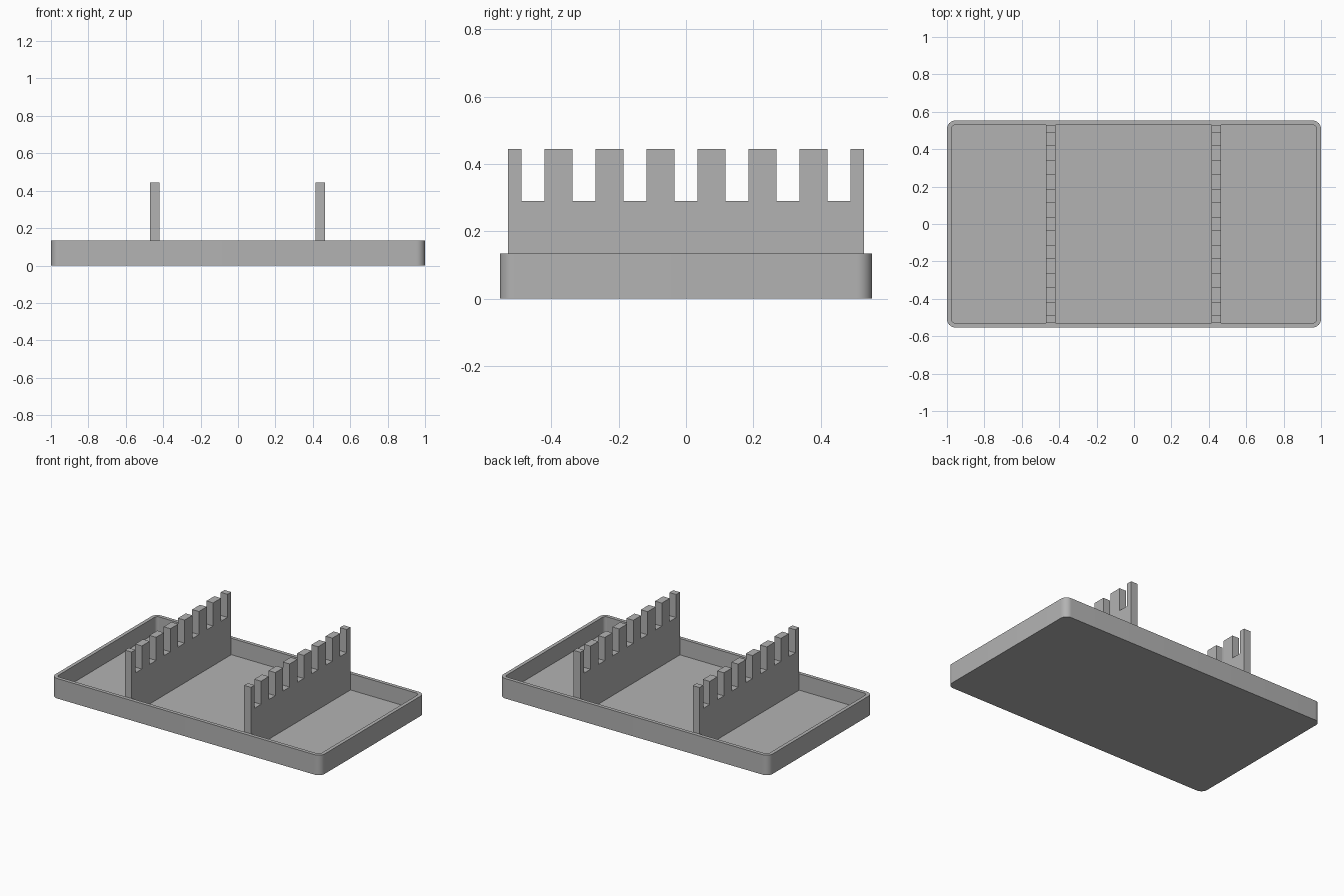
import bpy, bmesh, math

cube = bpy.data.objects.get("Cube")
if cube:
    bpy.data.objects.remove(cube, do_unlink=True)

GREY = (0.45, 0.45, 0.45, 1)
grey = bpy.data.materials.new("plain grey")
grey.use_nodes = True
grey.diffuse_color = GREY
grey.node_tree.nodes["Principled BSDF"].inputs["Base Color"].default_value = GREY

HALF_X, HALF_Y, RIM_Z = 1.0, 0.553, 0.134
WALL = 0.024
CORNER = 0.045


def finish(name, bm):
    bmesh.ops.recalc_face_normals(bm, faces=bm.faces)
    mesh = bpy.data.meshes.new(name)
    bm.to_mesh(mesh)
    bm.free()
    mesh.materials.append(grey)
    obj = bpy.data.objects.new(name, mesh)
    bpy.context.collection.objects.link(obj)
    return obj


def rounded_ring(bm, inset, z, steps=10):
    """Vertices of a rounded rectangle, inset from the tray outline."""
    radius = CORNER - inset
    cx, cy = HALF_X - CORNER, HALF_Y - CORNER
    ring = []
    for quarter, (sx, sy) in enumerate([(1, 1), (-1, 1), (-1, -1), (1, -1)]):
        for i in range(steps + 1):
            a = (quarter + i / steps) * math.pi / 2
            ring.append(bm.verts.new((sx * cx + radius * math.cos(a),
                                      sy * cy + radius * math.sin(a), z)))
    return ring


# Shallow tray with rounded corners
bm = bmesh.new()
rings = [rounded_ring(bm, inset, z) for inset, z in
         [(0, 0), (0, RIM_Z), (WALL, RIM_Z), (WALL, WALL)]]
for low, high in zip(rings, rings[1:]):
    for i in range(len(low)):
        j = (i + 1) % len(low)
        bm.faces.new((low[i], low[j], high[j], high[i]))
bm.faces.new(rings[0])
bm.faces.new(rings[-1])
tray = finish("tray", bm)
bpy.ops.object.select_all(action='DESELECT')
tray.select_set(True)
bpy.context.view_layer.objects.active = tray
bpy.ops.object.shade_smooth_by_angle(angle=math.radians(30))


# Notched dividers: a comb profile in the YZ plane, given thickness along X
def divider(name, x, thick=0.05, half_y=0.528, top=0.445, notch_z=0.29,
            pitch=0.1513, notch=0.068):
    profile = [(half_y, WALL), (half_y, top)]
    for k in range(3, -4, -1):
        y = k * pitch
        profile += [(y + notch / 2, top), (y + notch / 2, notch_z),
                    (y - notch / 2, notch_z), (y - notch / 2, top)]
    profile += [(-half_y, top), (-half_y, WALL)]
    bm = bmesh.new()
    side = bm.faces.new([bm.verts.new((x - thick / 2, y, z)) for y, z in profile])
    new = bmesh.ops.extrude_face_region(bm, geom=[side])["geom"]
    bmesh.ops.translate(bm, vec=(thick, 0, 0),
                        verts=[v for v in new if isinstance(v, bmesh.types.BMVert)])
    if not side.is_valid or len(bm.faces) < len(profile) + 2:
        bm.faces.new([v for v in bm.verts][:len(profile)])
    return finish(name, bm)


divider("left_divider", 0.44)
divider("right_divider", -0.445)
